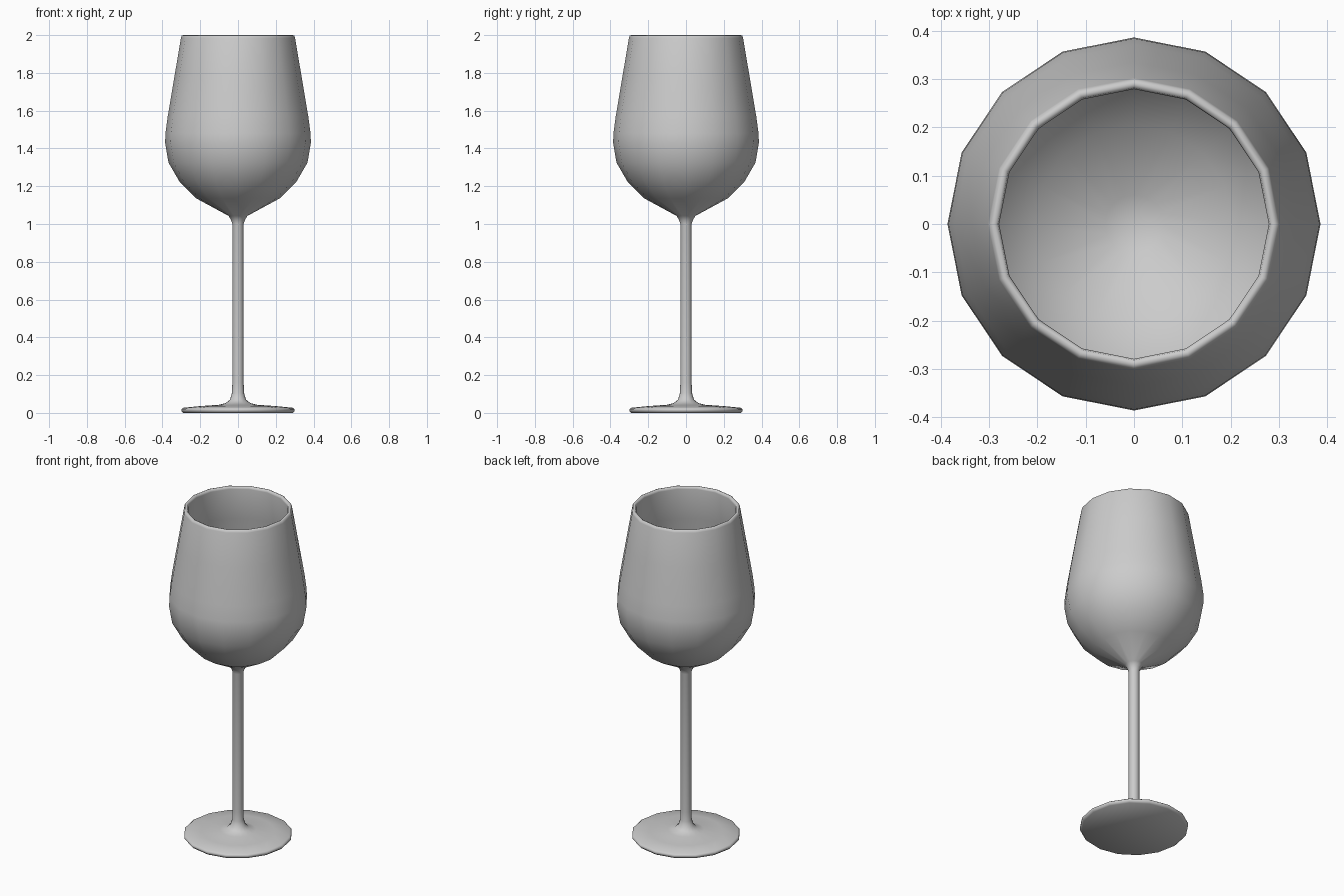
import bpy, bmesh, math

cube = bpy.data.objects.get("Cube")
if cube:
    bpy.data.objects.remove(cube, do_unlink=True)

SIDES = 16

# One pale grey for the whole glass
grey = bpy.data.materials.new("pale_grey")
grey.use_nodes = True
grey.diffuse_color = (0.6, 0.6, 0.6, 1)
grey.node_tree.nodes["Principled BSDF"].inputs["Base Color"].default_value = grey.diffuse_color


def lathe(name, profile):
    """Spin an (r, z) profile around z; points on the axis close into caps."""
    bm = bmesh.new()
    verts = [bm.verts.new((r, 0, z)) for r, z in profile]
    edges = [bm.edges.new(pair) for pair in zip(verts, verts[1:])]
    bmesh.ops.spin(bm, geom=verts + edges, cent=(0, 0, 0), axis=(0, 0, 1),
                   angle=math.tau, steps=SIDES, use_merge=True)
    bmesh.ops.remove_doubles(bm, verts=bm.verts, dist=0.0005)
    bmesh.ops.recalc_face_normals(bm, faces=bm.faces)
    mesh = bpy.data.meshes.new(name)
    bm.to_mesh(mesh)
    bm.free()
    mesh.materials.append(grey)
    obj = bpy.data.objects.new(name, mesh)
    bpy.context.collection.objects.link(obj)
    bpy.ops.object.select_all(action="DESELECT")
    obj.select_set(True)
    bpy.context.view_layer.objects.active = obj
    bpy.ops.object.shade_smooth_by_angle(angle=math.radians(60))
    return obj


# Foot, stem and bowl run as one continuous outline, under, up and back inside
foot = [(0, 0.005), (0.29, 0.005), (0.30, 0.01), (0.30, 0.02), (0.29, 0.027),
        (0.20, 0.036), (0.10, 0.043)]
stem = [(0.065, 0.052), (0.043, 0.07), (0.032, 0.105), (0.03, 0.16),
        (0.03, 1.0), (0.036, 1.02), (0.05, 1.043)]
bowl_outside = [(0.22, 1.135), (0.31, 1.225), (0.368, 1.325), (0.386, 1.43),
                (0.384, 1.48), (0.372, 1.57), (0.335, 1.79), (0.302, 1.985)]
rim = [(0.298, 1.997), (0.29, 2.0), (0.282, 1.997)]
bowl_inside = [(0.279, 1.985), (0.312, 1.79), (0.347, 1.57), (0.359, 1.48),
               (0.36, 1.43), (0.343, 1.335), (0.29, 1.245), (0.205, 1.16),
               (0.06, 1.08), (0, 1.07)]

# Ground the foot at zero
profile = [(r, 0 if z == 0.005 else z) for r, z in foot]
lathe("wine_glass", profile + stem + bowl_outside + rim + bowl_inside)
